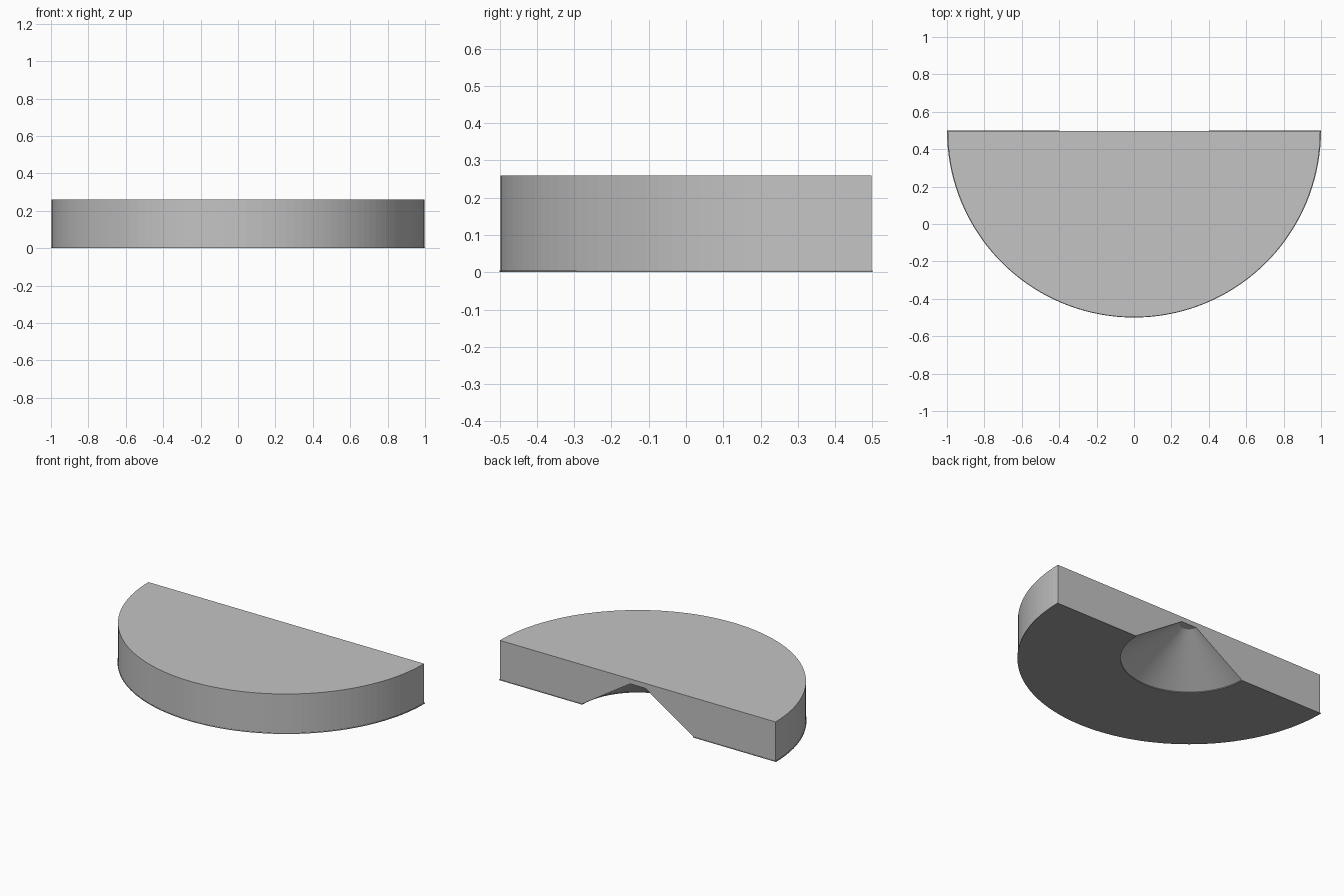
import bpy, bmesh, math
from mathutils import Vector

if "Cube" in bpy.data.objects:
    bpy.data.objects.remove(bpy.data.objects["Cube"])

STEPS = 72           # facets around the half circle


def material(name, value):
    m = bpy.data.materials.new(name)
    m.diffuse_color = (value, value, value, 1)
    m.use_nodes = True
    m.node_tree.nodes["Principled BSDF"].inputs["Base Color"].default_value = m.diffuse_color
    return m


def half_turned(name, profile, back_y, mat, closed=False):
    """Sweep an (r, z) profile half a turn towards the front and cap the flat back."""
    bm = bmesh.new()
    verts = [bm.verts.new((r, back_y, z)) for r, z in profile]
    pairs = list(zip(verts, verts[1:]))
    if closed:
        pairs.append((verts[-1], verts[0]))
    edges = [bm.edges.new(p) for p in pairs]
    bmesh.ops.spin(bm, geom=verts + edges, cent=Vector((0, back_y, 0)),
                   axis=(0, 0, 1), angle=-math.pi, steps=STEPS)
    bmesh.ops.remove_doubles(bm, verts=bm.verts, dist=1e-5)
    bmesh.ops.holes_fill(bm, edges=[e for e in bm.edges if e.is_boundary], sides=0)
    bmesh.ops.recalc_face_normals(bm, faces=bm.faces)
    mesh = bpy.data.meshes.new(name)
    bm.to_mesh(mesh)
    bm.free()
    mesh.materials.append(mat)
    obj = bpy.data.objects.new(name, mesh)
    bpy.context.collection.objects.link(obj)
    return obj


light = material("light_grey", 0.55)
dark = material("mid_grey", 0.36)

# Half disc with a truncated conical hollow underneath
half_turned("half_disc",
            [(0, 0.26), (0.996, 0.26), (0.996, 0.005), (0.4, 0.005),
             (0.055, 0.228), (0, 0.228)], 0.498, light)

# Thin base plate, slightly wider than the disc and open around the hollow
half_turned("base_plate",
            [(0.4, 0), (1.0, 0), (1.0, 0.005), (0.4, 0.005)], 0.5, dark, closed=True)
